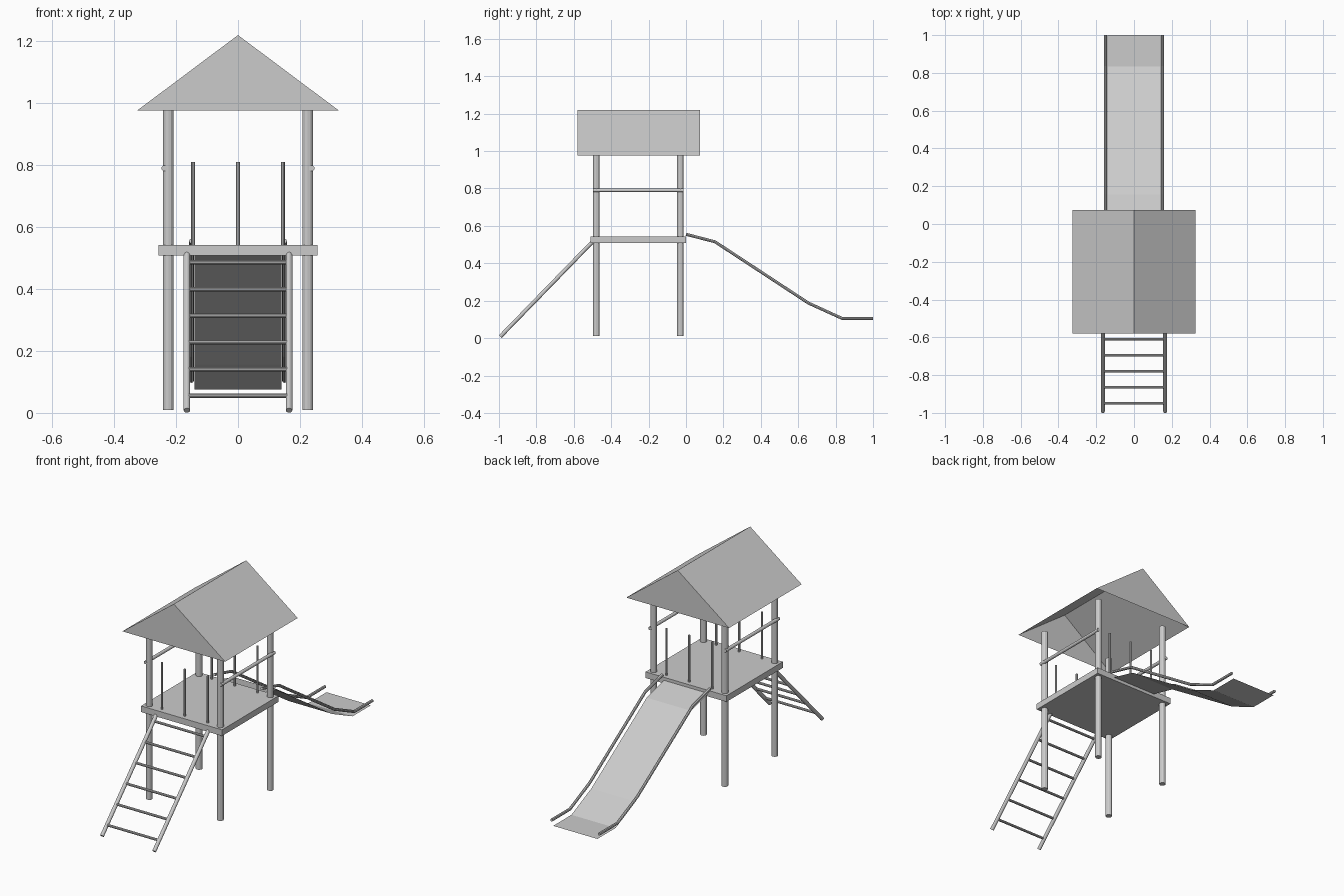
import bpy
from mathutils import Vector

if "Cube" in bpy.data.objects:
    bpy.data.objects.remove(bpy.data.objects["Cube"])


def mesh_object(name, verts, faces):
    me = bpy.data.meshes.new(name)
    me.from_pydata(verts, [], faces)
    ob = bpy.data.objects.new(name, me)
    bpy.context.collection.objects.link(ob)
    return ob


def rod(name, a, b, r, sides=12):
    """Straight round bar from a to b."""
    a, b = Vector(a), Vector(b)
    d = b - a
    bpy.ops.mesh.primitive_cylinder_add(vertices=sides, radius=r, depth=d.length,
                                        location=(a + b) / 2,
                                        rotation=d.to_track_quat('Z', 'Y').to_euler())
    ob = bpy.context.object
    ob.name = name
    return ob


def bent_tube(name, pts, r):
    """Tube following a polyline, turned into a mesh."""
    cu = bpy.data.curves.new(name, 'CURVE')
    cu.dimensions = '3D'
    cu.bevel_depth = r
    cu.bevel_resolution = 2
    cu.use_fill_caps = True
    sp = cu.splines.new('POLY')
    sp.points.add(len(pts) - 1)
    for p, co in zip(sp.points, pts):
        p.co = (*co, 1)
    tmp = bpy.data.objects.new(name + "_path", cu)
    bpy.context.collection.objects.link(tmp)
    dg = bpy.context.evaluated_depsgraph_get()
    me = bpy.data.meshes.new_from_object(tmp.evaluated_get(dg))
    bpy.data.objects.remove(tmp)
    me.shade_flat()
    ob = bpy.data.objects.new(name, me)
    bpy.context.collection.objects.link(ob)
    return ob


FRONT, BACK = -0.48, -0.03

# Platform
bpy.ops.mesh.primitive_cube_add(size=1, location=(0, -0.255, 0.525))
platform = bpy.context.object
platform.name = "platform"
platform.scale = (0.512, 0.51, 0.035)

# Roof: open-bottomed gabled shell
w, y0, y1, eave, ridge = 0.325, -0.58, 0.075, 0.977, 1.22
mesh_object("roof",
            [(-w, y0, eave), (w, y0, eave), (0, y0, ridge),
             (-w, y1, eave), (w, y1, eave), (0, y1, ridge)],
            [(0, 1, 2), (4, 3, 5), (1, 4, 5, 2), (3, 0, 2, 5)])

# Corner posts and thin upright bars at the front and back
for label, y in (("front", FRONT), ("back", BACK)):
    for x in (-0.225, 0.225):
        rod(label + "_post", (x, y, 0.01), (x, y, 0.985), 0.0175)
    for x in (-0.145, 0, 0.145):
        rod(label + "_bar", (x, y, 0.535), (x, y, 0.81), 0.006, 8)

# Slide side profile (y, z) shared by handrails and bed
profile = [(0.0, 0.555), (0.155, 0.515), (0.655, 0.187), (0.835, 0.105), (1.0, 0.105)]

# Parts mirrored left and right
for s in (-1, 1):
    rod("side_rail", (s * 0.238, -0.497, 0.79), (s * 0.238, -0.013, 0.79), 0.0095)
    rod("ladder_rail", (s * 0.165, -0.993, 0.008), (s * 0.165, -0.498, 0.517), 0.0105)
    bent_tube("slide_rail", [(s * 0.15, y, z) for y, z in profile], 0.008)

# Ladder rungs
for i in range(6):
    y, z = -0.95 + 0.085 * i, 0.055 + 0.0862 * i
    rod("ladder_rung", (-0.16, y, z), (0.16, y, z), 0.007, 10)

# Slide bed: thin sheet just below the handrails
bed = [(x, y, z - 0.03) for y, z in profile for x in (-0.14, 0.14)]
mesh_object("slide_bed", bed,
            [(2 * i, 2 * i + 1, 2 * i + 3, 2 * i + 2) for i in range(len(profile) - 1)])
